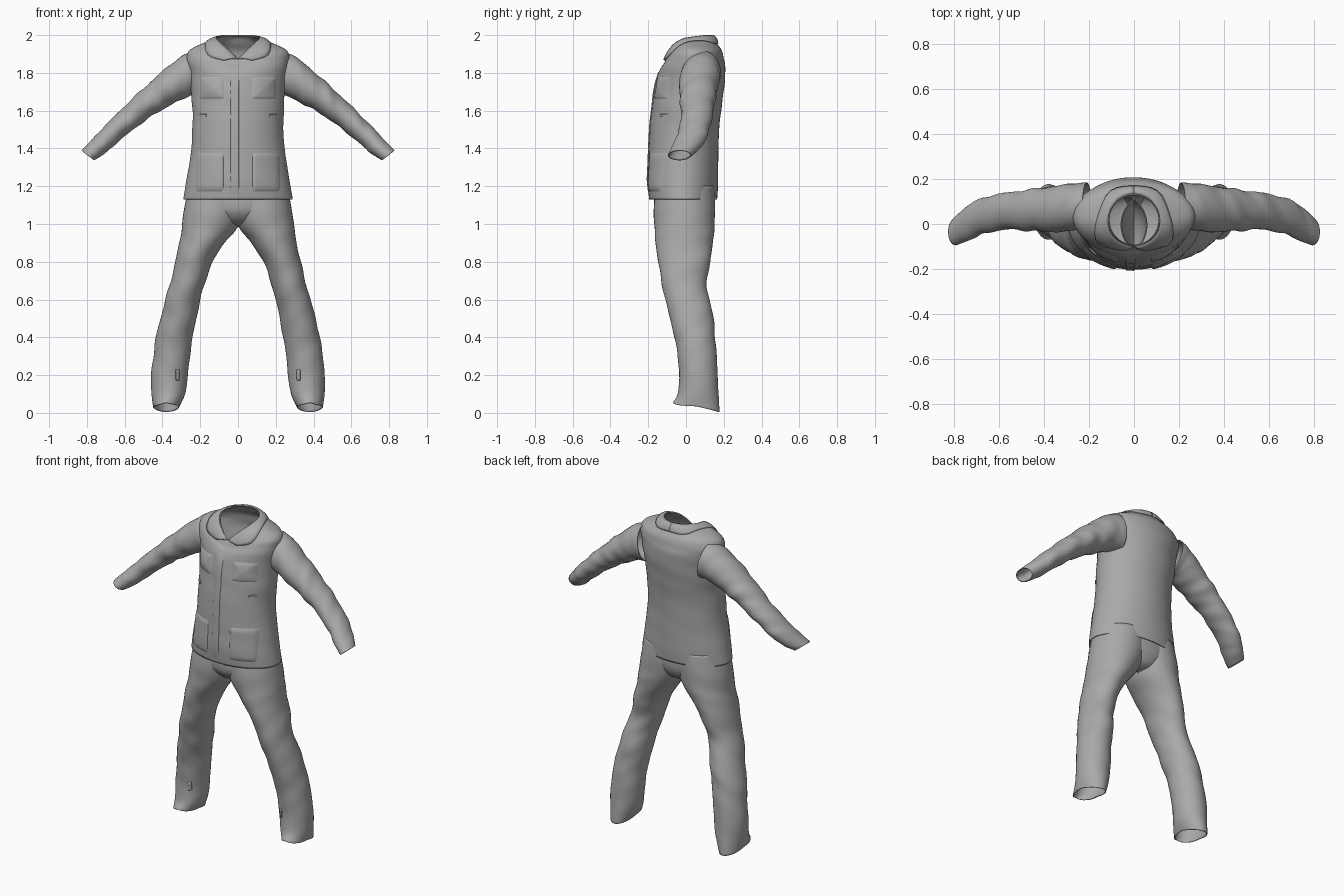
import bpy, bmesh, math
from math import sin, cos, pi
from mathutils import Vector
from mathutils.bvhtree import BVHTree

cube = bpy.data.objects.get("Cube")
if cube:
    bpy.data.objects.remove(cube, do_unlink=True)

GREY = (0.4, 0.4, 0.4, 1)
cloth = bpy.data.materials.new("grey cloth")
cloth.use_nodes = True
cloth.diffuse_color = GREY
cloth.node_tree.nodes["Principled BSDF"].inputs["Base Color"].default_value = GREY
cloth.node_tree.nodes["Principled BSDF"].inputs["Roughness"].default_value = 0.9


def finish(name, bm, thickness=0.0):
    """Turn a bmesh into a smooth cloth object and return its surface tree."""
    bmesh.ops.recalc_face_normals(bm, faces=bm.faces)
    tree = BVHTree.FromBMesh(bm)
    mesh = bpy.data.meshes.new(name)
    bm.to_mesh(mesh)
    bm.free()
    mesh.materials.append(cloth)
    ob = bpy.data.objects.new(name, mesh)
    bpy.context.collection.objects.link(ob)
    if thickness:
        mod = ob.modifiers.new("thickness", "SOLIDIFY")
        mod.thickness, mod.offset = thickness, -1
    bpy.ops.object.select_all(action="DESELECT")
    ob.select_set(True)
    bpy.context.view_layer.objects.active = ob
    bpy.ops.object.shade_smooth_by_angle(angle=math.radians(50))
    return tree


def grid(bm, rows, closed=False):
    """Skin rows of points with quads."""
    rows = [[bm.verts.new(p) for p in row] for row in rows]
    n = len(rows[0])
    for lo, hi in zip(rows, rows[1:]):
        for j in range(n if closed else n - 1):
            k = (j + 1) % n
            bm.faces.new((lo[j], lo[k], hi[k], hi[j]))


def smooth_keys(keys, steps):
    """Catmull-Rom interpolation between key tuples."""
    out = []
    for i in range(len(keys) - 1):
        quad = (keys[max(i - 1, 0)], keys[i], keys[i + 1], keys[min(i + 2, len(keys) - 1)])
        for s in range(steps):
            t = s / steps
            out.append([0.5 * (2 * b + (c - a) * t + (2 * a - 5 * b + 4 * c - d) * t * t
                               + (3 * b - a - 3 * c + d) * t ** 3) for a, b, c, d in zip(*quad)])
    return out + [list(keys[-1])]


def tube(name, keys, side=1, fold=0.0, segs=48, steps=5, thickness=0.005):
    """Loft rings: outer x, z, inner x, z, front y, back y, front lift, back lift."""
    rows = []
    rings = smooth_keys(keys, steps)
    for i, (xo, zo, xi, zi, yf, yb, df, db) in enumerate(rings):
        t = i / (len(rings) - 1)
        row = []
        for j in range(segs):
            a = 2 * pi * j / segs
            c, s = cos(a), sin(a)
            # soft diagonal creases, fading at both ends
            r = 1 + fold * sin(pi * t) * (sin(34 * t + 2 * sin(a + side)) + 0.6 * sin(57 * t + 3 * a))
            lift = db * s if s > 0 else df * (1 - abs(c))
            x = (xo + xi) / 2 + (xo - xi) / 2 * c * r
            y = (yf + yb) / 2 + (yb - yf) / 2 * s * r
            row.append((side * x, y, (zo + zi) / 2 + (zo - zi) / 2 * c * r + lift))
        rows.append(row)
    bm = bmesh.new()
    grid(bm, rows, closed=True)
    return finish(name, bm, thickness)


def level(z, xo, xi, yf, yb, df=0, db=0):
    return (xo, z, xi, z, yf, yb, df, db)


def body(z, half, yf, yb, df=0, db=0):
    return level(z, half, -half, yf, yb, df, db)


# Jacket body, from hem to neck opening
jacket = tube("jacket_body", [
    body(1.13, .29, -.195, .165), body(1.22, .275, -.203, .17),
    body(1.32, .258, -.2, .17), body(1.42, .245, -.195, .172),
    body(1.55, .24, -.188, .18), body(1.65, .245, -.175, .192),
    body(1.74, .25, -.163, .205), body(1.82, .262, -.15, .207, -.03, .01),
    body(1.88, .272, -.132, .2, -.06), body(1.922, .255, -.117, .187, -.085),
    body(1.955, .19, -.107, .165, -.1), body(1.975, .13, -.1, .147, -.11, .01),
    body(1.985, .112, -.095, .13, -.115, .015)], fold=.006, segs=72)

# Trouser seat
tube("trouser_seat", [
    body(.985, .01, -.02, .03), body(1.0, .09, -.1, .1), body(1.04, .19, -.15, .135),
    body(1.1, .265, -.17, .152), body(1.22, .26, -.16, .15)])

SLEEVE = [(.23, 1.915, .19, 1.69, .0, .185, 0, 0), (.30, 1.888, .25, 1.68, -.03, .18, 0, 0),
          (.41, 1.80, .345, 1.635, -.035, .165, 0, 0), (.51, 1.71, .435, 1.585, -.03, .152, 0, 0),
          (.61, 1.615, .535, 1.515, -.025, .138, 0, 0), (.71, 1.515, .64, 1.43, -.045, .115, 0, 0),
          (.78, 1.44, .705, 1.373, -.075, .075, 0, 0), (.828, 1.39, .762, 1.337, -.095, .025, 0, 0)]
LEG = [level(1.2, .26, -.06, -.16, .15), level(1.08, .285, -.04, -.17, .155),
       level(.98, .298, .005, -.168, .15), level(.9, .31, .07, -.16, .142),
       level(.8, .333, .135, -.148, .13), level(.7, .355, .17, -.13, .108),
       level(.6, .385, .2, -.11, .125), level(.5, .41, .22, -.085, .145),
       level(.4, .435, .24, -.06, .155), level(.3, .448, .255, -.045, .162),
       level(.2, .46, .265, -.035, .168), level(.1, .458, .28, -.045, .172),
       level(.035, .45, .31, -.07, .178, .02, -.03)]


def patch(name, tree, x0, x1, z0, z1, puff, sharp=0.15):
    """Raised cloth patch lying on the front of a surface."""
    n, rows = 14, []
    for i in range(n + 1):
        row = []
        for j in range(n + 1):
            u, v = j / n, i / n
            x, z = x0 + (x1 - x0) * u, z0 + (z1 - z0) * v
            hit = tree.ray_cast(Vector((x, -1, z)), Vector((0, 1, 0)))[0]
            y = hit.y if hit else 0
            edge = min(u, 1 - u, v, 1 - v)
            row.append((x, y + .002 - (puff + .002) * min(edge / sharp, 1) ** .5, z))
        rows.append(row)
    bm = bmesh.new()
    grid(bm, rows)
    finish(name, bm)


for side, label in ((1, "left"), (-1, "right")):
    tube(label + "_sleeve", SLEEVE, side, fold=.035, segs=36, steps=8)
    leg = tube(label + "_trouser_leg", LEG, side, fold=.018, segs=40, steps=6)

    def both(part, tree, x0, x1, z0, z1, puff, sharp=.15):
        xa, xb = sorted((side * x0, side * x1))
        patch(label + "_" + part, tree, xa, xb, z0, z1, puff, sharp)

    # Pockets and small tabs
    both("chest_pocket", jacket, .07, .205, 1.66, 1.78, .014, .45)
    both("hip_pocket", jacket, .075, .225, 1.17, 1.38, .008, .08)
    both("waist_tab", jacket, .165, .205, 1.568, 1.582, .008)
    both("ankle_tab", leg, .31, .33, .17, .23, .008)

# Front button strip
patch("button_strip", jacket, -.04, .006, 1.135, 1.85, .005)

# Folded collar, wrapped over the shoulders with pointed tips
RIM = [(0, .13, 2.0), (.07, .105, 1.995), (.11, .02, 1.985), (.07, -.055, 1.935), (.005, -.096, 1.873)]
EDGE = [(0, .17, 1.955), (.1, .145, 1.95), (.165, .02, 1.965), (.16, -.085, 1.895), (.075, -.115, 1.865)]
for side, label in ((1, "left"), (-1, "right")):
    rows = []
    for a, b in zip(smooth_keys(RIM, 4), smooth_keys(EDGE, 4)):
        row = []
        for k in range(6):
            p = Vector(a).lerp(Vector(b), k / 5)
            p.x *= side
            spot, normal = jacket.find_nearest(p)[:2]
            p = spot + normal * (.003 + .01 * sin(pi * (k + .6) / 6.2))
            p.z = min(p.z, 2.0)
            row.append(p)
        rows.append(row)
    bm = bmesh.new()
    grid(bm, rows)
    finish(label + "_collar", bm, .004)
